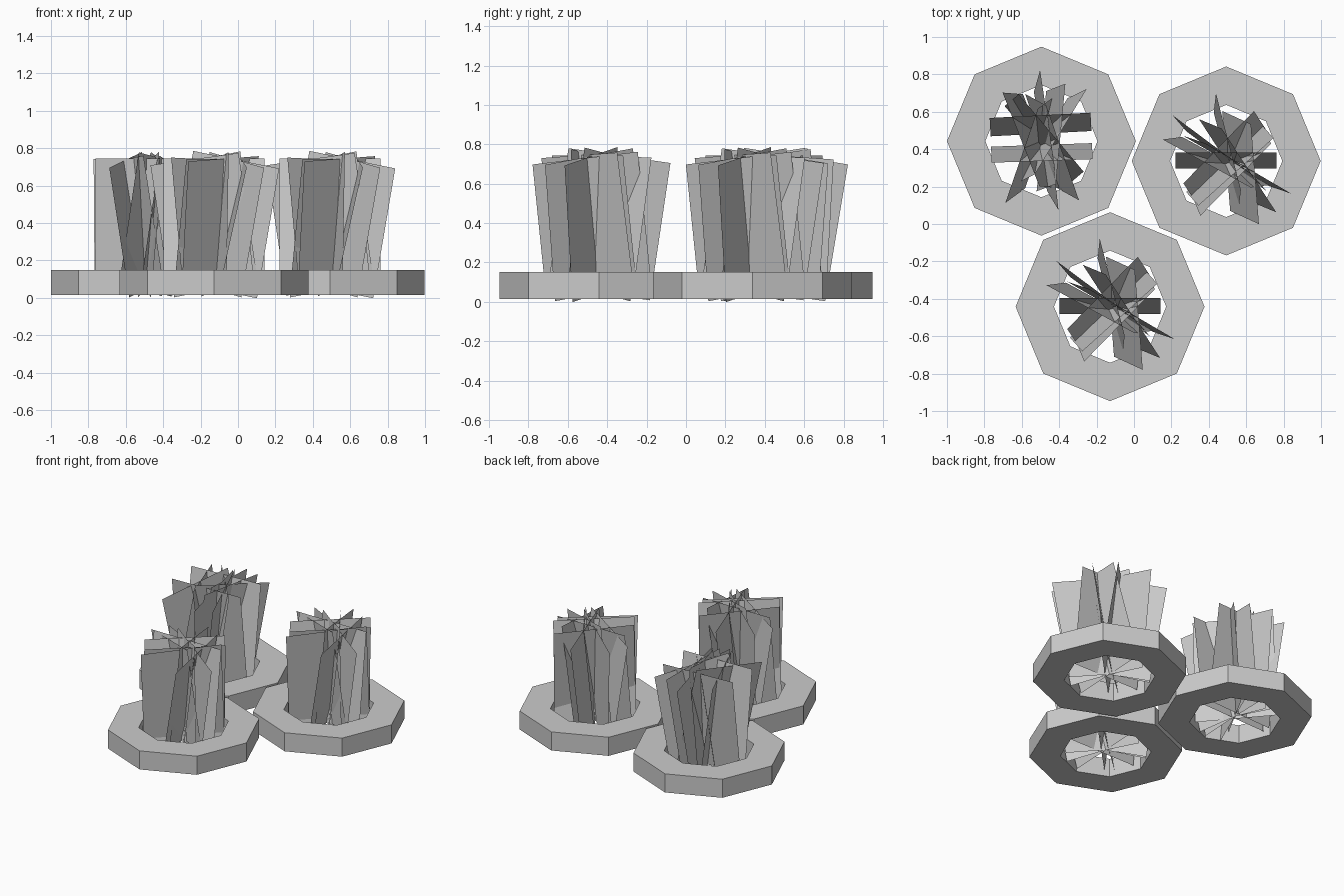
import bpy, bmesh, math
from mathutils import Matrix, Vector

if "Cube" in bpy.data.objects:
    bpy.data.objects.remove(bpy.data.objects["Cube"])

RING_R, HOLE_R = 0.505, 0.30
RING_Z0, RING_Z1 = 0.015, 0.15
CARD_BASE, CARD_H, CARD_W = 0.045, 0.705, 0.27


def finish(bm, name):
    mesh = bpy.data.meshes.new(name)
    bm.to_mesh(mesh)
    bm.free()
    obj = bpy.data.objects.new(name, mesh)
    bpy.context.collection.objects.link(obj)
    return obj


# Octagonal border with an open middle
def planter_ring(name, cx, cy):
    bm = bmesh.new()
    profile = [(RING_R, RING_Z0), (RING_R, RING_Z1), (HOLE_R, RING_Z1), (HOLE_R, RING_Z0)]
    loops = []
    for i in range(8):
        a = math.radians(45 * i)
        loops.append([bm.verts.new((cx + r * math.cos(a), cy + r * math.sin(a), z))
                      for r, z in profile])
    for i in range(8):
        p, q = loops[i], loops[(i + 1) % 8]
        for k in range(4):
            n = (k + 1) % 4
            bm.faces.new((p[k], q[k], q[n], p[n]))
    bmesh.ops.recalc_face_normals(bm, faces=bm.faces)
    finish(bm, name)


# Crossed flat foliage cards leaning out from their base: (yaw, tilt, roll, sideways offset)
def foliage(name, cx, cy, cards):
    bm = bmesh.new()
    for yaw, tilt, roll, off in cards:
        m = (Matrix.Translation((cx, cy, CARD_BASE))
             @ Matrix.Rotation(math.radians(yaw), 4, 'Z')
             @ Matrix.Translation((0, off, 0))
             @ Matrix.Rotation(math.radians(tilt), 4, 'X')
             @ Matrix.Rotation(math.radians(roll), 4, 'Y'))
        bm.faces.new([bm.verts.new(m @ Vector((sx * CARD_W, 0, z)))
                      for sx, z in ((-1, 0), (1, 0), (1, CARD_H), (-1, CARD_H))])
    finish(bm, name)


cards_a = [(3, -8, 0, .04), (2, 7, 0, -.02), (-50, -8, 0, -.03),
           (98, 4, 9, 0), (58, 5, 8, 0), (250, 6, 9, 0),
           (-83, -4, 9, 0), (-70, -7, 8, 0), (112, -8, 4, 0), (84, 8, 4, 0)]
cards_b = [(0, -7, 0, -.04), (46, -9, 2, -.03), (-30, -2, 10, 0),
           (143, 2, 9, 0), (-84, -12, 7, 0), (-56, -6, 9, 0),
           (42, 8, 0, .02), (104, 3, 8, 0), (152, -5, 7, 0),
           (226, -7, 3, .02)]

for label, cx, cy, cards in (("back_left", -.495, .443, cards_a),
                             ("back_right", .493, .337, cards_b),
                             ("front", -.128, -.442, cards_b)):
    planter_ring("planter_ring_" + label, cx, cy)
    foliage("foliage_" + label, cx, cy, cards)
